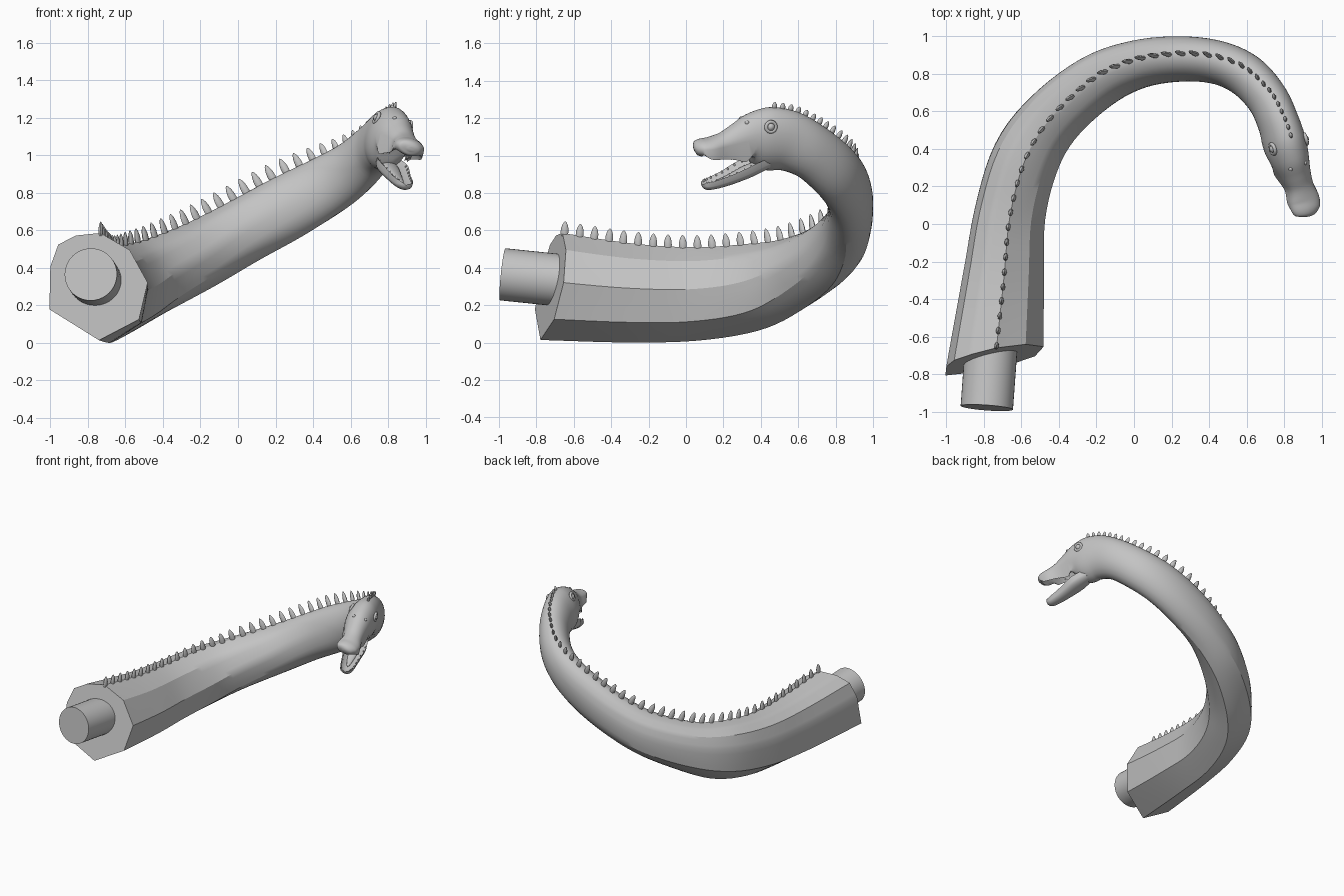
import bpy, bmesh, math
from mathutils import Vector

old = bpy.data.objects.get("Cube")
if old:
    bpy.data.objects.remove(old, do_unlink=True)

grey = bpy.data.materials.new("plain_grey")
grey.use_nodes = True
COLOUR = (0.55, 0.55, 0.55, 1)
grey.diffuse_color = COLOUR
grey.node_tree.nodes["Principled BSDF"].inputs["Base Color"].default_value = COLOUR

# Centre x, y, z, half width and half height from the neck base to the nose
BODY = [
    (-.74, -.72, .3, .255, .29), (-.695, -.3, .265, .22, .265), (-.66, .05, .26, .192, .25),
    (-.575, .35, .295, .183, .235), (-.43, .565, .36, .165, .205), (-.2, .755, .47, .15, .185),
    (.02, .85, .59, .13, .175), (.25, .88, .715, .12, .175), (.45, .86, .825, .115, .165),
    (.6, .79, .92, .115, .155), (.71, .67, 1.02, .11, .15), (.77, .54, 1.08, .108, .165),
    (.803, .43, 1.09, .112, .172), (.83, .35, 1.09, .102, .143), (.86, .27, 1.075, .083, .1),
    (.887, .2, 1.058, .072, .068), (.908, .13, 1.045, .083, .053), (.915, .08, 1.042, .078, .046),
    (.92, .052, 1.036, .055, .034), (.921, .042, 1.033, .015, .01)]
JAW = [(.795, .43, .975, .06, .045), (.82, .33, .937, .085, .052), (.855, .22, .885, .065, .044),
       (.883, .13, .852, .05, .035), (.893, .095, .846, .034, .024), (.896, .085, .844, .01, .008)]
# Faceted outline of the neck base, starting at the ridge
FACETS = [(.0, 1), (.6, .7), (.98, .1), (.82, -.59), (.02, -1),
          (-1, -.45), (-1, .35), (-.85, .76), (-.5, .94)]


def ramp(value, start, end):
    t = min(1, max(0, (value - start) / (end - start)))
    return t * t * (3 - 2 * t)


def sample(stations, s):
    """Smooth interpolation through the stations."""
    last = len(stations) - 1
    i = min(int(max(s, 0)), last - 1)
    t = s - i
    a, b, c, d = (stations[min(max(k, 0), last)] for k in range(i - 1, i + 3))
    return [q + t / 2 * (r - p + t * (2 * p - 5 * q + 4 * r - e + t * (3 * (q - r) + e - p)))
            for p, q, r, e in zip(a, b, c, d)]


def frame(stations, s, tilt):
    x, y, z, w, h = sample(stations, s)
    before = Vector(sample(stations, max(s - .1, 0))[:3])
    after = Vector(sample(stations, min(s + .1, len(stations) - 1))[:3])
    along = (after - before).normalized()
    flat = along.cross(Vector((0, 0, 1))).normalized()
    side = along.cross(Vector((0, 0, 1)) - flat * tilt).normalized()
    return Vector((x, y, z)), along, side, side.cross(along), w, h


def body_frame(s):
    return frame(BODY, s, .12 * ramp(s, 3, 6) + .14 * ramp(s, 9, 12))


def jaw_frame(s):
    return frame(JAW, s, .2)


def place(found, u, v):
    centre, along, side, up, w, h = found
    return centre + side * (u * w) + up * (v * h)


def finish(name, bm, crease=28):
    bmesh.ops.recalc_face_normals(bm, faces=bm.faces)
    for f in bm.faces:
        f.smooth = True
    for e in bm.edges:
        e.smooth = e.calc_face_angle(0) < math.radians(crease)
    mesh = bpy.data.meshes.new(name)
    bm.to_mesh(mesh)
    bm.free()
    mesh.materials.append(grey)
    obj = bpy.data.objects.new(name, mesh)
    bpy.context.collection.objects.link(obj)
    return obj


def loft(bm, rings):
    """Skin a list of rings and close both ends."""
    loops = [[bm.verts.new(p) for p in ring] for ring in rings]
    n = len(loops[0])
    for a, b in zip(loops, loops[1:]):
        for i in range(n):
            bm.faces.new((a[i], a[(i + 1) % n], b[(i + 1) % n], b[i]))
    bm.faces.new(loops[0])
    bm.faces.new(loops[-1])


def body_ring(s):
    found = body_frame(s)
    along, w, h = found[1], found[4], found[5]
    facet = 1 - ramp(s, 1, 8.5)
    mouth = ramp(s, 12.9, 14) * (1 - ramp(s, 16, 17.2))
    slant = max(0, 1 - s)
    ring = []
    for i, (u0, v0) in enumerate(FACETS):
        u1, v1 = FACETS[(i + 1) % len(FACETS)]
        for k in range(4):
            u, v = u0 + (u1 - u0) * k / 4, v0 + (v1 - v0) * k / 4
            r = math.hypot(u, v)
            u, v = u * facet + u / r * (1 - facet), v * facet + v / r * (1 - facet)
            if v < 0:  # hollow palate between the lips
                v += mouth * (.2 - 1.15 * u * u - v)
            ring.append(place(found, u, v) + along * slant * (.35 * u * w + .12 * v * h))
    return ring


def spike(bm, base, axis, along, height, length):
    """Leaf-shaped spine, thinner across than along the ridge."""
    across = axis.cross(along).normalized()
    rings = []
    for level, size in ((-.25, .8), (.1, 1), (.4, .95), (.7, .7), (.9, .38), (1, .08)):
        mid = base + axis * height * level
        rings.append([mid + (along * math.cos(a) + across * math.sin(a) * .6) * length * size
                      for a in (math.tau * k / 8 for k in range(8))])
    loft(bm, rings)


# Neck, skull and upper jaw
STEPS = 5
end = len(BODY) - 1
bm = bmesh.new()
loft(bm, [body_ring(i / STEPS) for i in range(end * STEPS + 1)])
finish("neck_and_head", bm)

# Mounting peg at the base
start, stop = Vector((-.785, -.98, .365)), Vector((-.75, -.5, .315))
axis = (stop - start).normalized()
right = axis.cross(Vector((0, 0, 1))).normalized()
up = right.cross(axis)
bm = bmesh.new()
loft(bm, [[c + (right * math.cos(a) + up * math.sin(a)) * .14
           for a in (math.tau * k / 40 for k in range(40))] for c in (start, stop)])
finish("mounting_peg", bm)

# Row of spines at even steps along the ridge
bm = bmesh.new()
travelled, target, previous = 0, .01, body_ring(0)[0]
for i in range(1, 1200):
    s = i / 100
    ridge = body_ring(s)[0]
    travelled += (ridge - previous).length
    previous = ridge
    if travelled >= target:
        found = body_frame(s)
        small = ramp(s, 7, 11)
        height = .064 + .018 * ramp(s, 2, 5) - .052 * small
        spike(bm, ridge, found[3], found[1], height, .021 - .006 * small)
        target += .08 - .034 * small
finish("back_spines", bm, 50)

# Lower jaw with a trough
bm = bmesh.new()
rings = []
for i in range((len(JAW) - 1) * STEPS + 1):
    found = jaw_frame(i / STEPS)
    ring = []
    for k in range(32):
        a = math.tau * k / 32
        u, v = math.cos(a), math.sin(a)
        ring.append(place(found, u, v if v < -.001 else .8 * u * u - .3))
    rings.append(ring)
loft(bm, rings)
finish("lower_jaw", bm, 40)

# Tongue
bm = bmesh.new()
rings = []
for i in range(13):
    found = jaw_frame(.4 + i / 5)
    size = max(.05, math.sqrt(1 - (i / 12) ** 2)) * .5
    rings.append([place(found, math.cos(a) * size, math.sin(a) * size * .6 - .05)
                  for a in (math.tau * k / 16 for k in range(16))])
loft(bm, rings)
finish("tongue", bm, 50)

# Teeth along the lower jaw and at the back of the upper jaw
bm = bmesh.new()
for sign in (-1, 1):
    for i in range(9):
        found = jaw_frame(1 + i * .34)
        spike(bm, place(found, sign * .88, .3), found[3], found[1], .014, .005)
    for i in range(4):
        found = body_frame(13.8 + i * .35)
        spike(bm, place(found, sign * .85, -.65), -found[3], found[1], .025, .006)
finish("teeth", bm, 50)


def ball(name, centre, radius):
    bm = bmesh.new()
    bmesh.ops.create_uvsphere(bm, u_segments=16, v_segments=10, radius=radius)
    bmesh.ops.translate(bm, verts=bm.verts, vec=centre)
    finish(name, bm, 60)


# Eyes with raised lids and nostrils
for sign, label in ((-1, "left"), (1, "right")):
    found = body_frame(12.15)
    outward = (found[2] * sign + found[3] * .15).normalized()
    centre = place(found, sign * .8, .52)
    ball(label + "_eye", centre, .023)
    bpy.ops.mesh.primitive_torus_add(major_radius=.027, minor_radius=.01, major_segments=24,
                                     minor_segments=8, location=centre + outward * .006,
                                     rotation=outward.to_track_quat('Z', 'Y').to_euler())
    lid = bpy.context.object
    lid.name = label + "_eyelid"
    lid.data.materials.append(grey)
    bpy.ops.object.shade_smooth()
    ball(label + "_nostril", place(body_frame(13.4), sign * .45, .84), .012)
